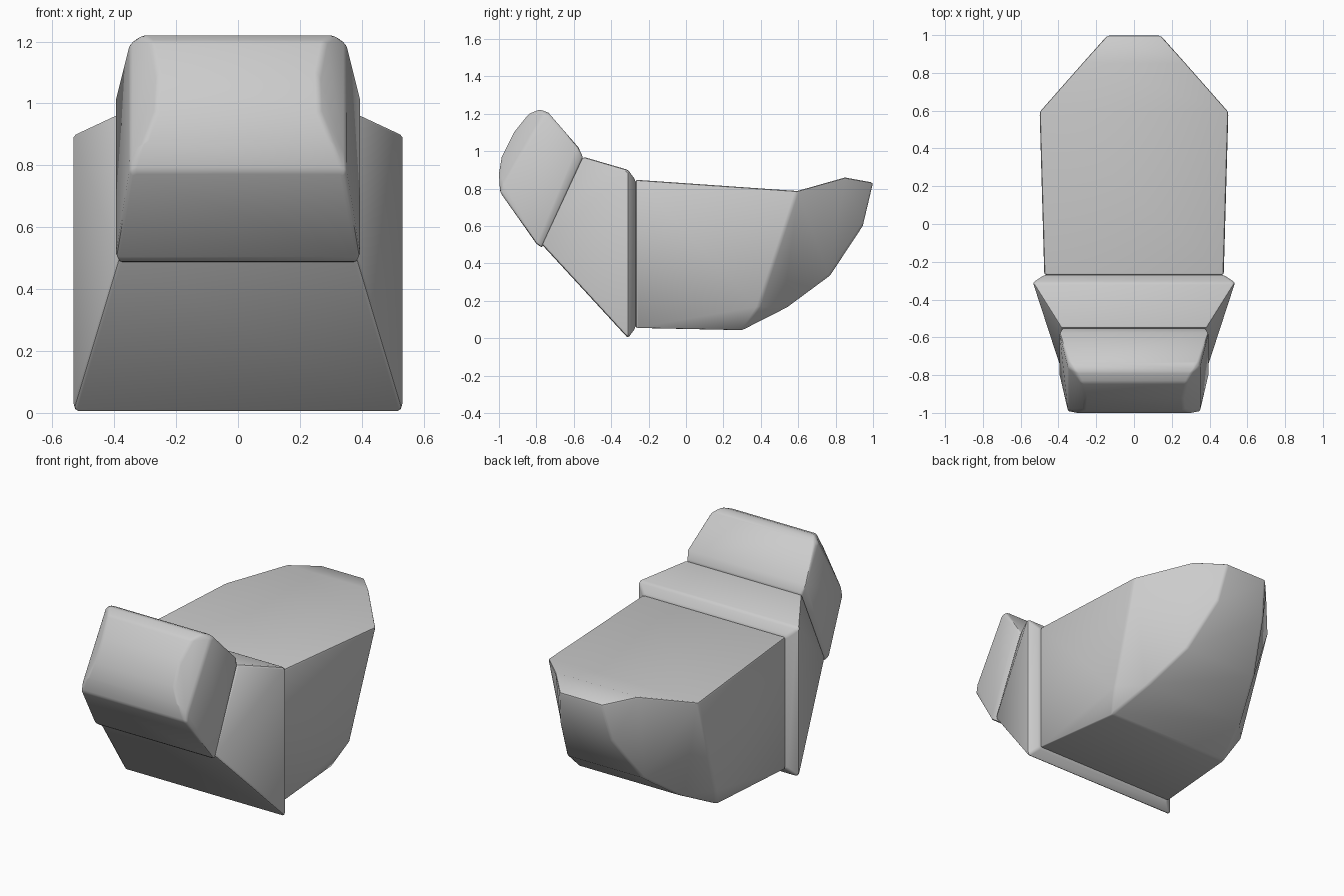
import bpy, bmesh, math

if "Cube" in bpy.data.objects:
    bpy.data.objects.remove(bpy.data.objects["Cube"])


def finish(name, bm, angle):
    bmesh.ops.recalc_face_normals(bm, faces=bm.faces)
    me = bpy.data.meshes.new(name)
    bm.to_mesh(me)
    bm.free()
    ob = bpy.data.objects.new(name, me)
    bpy.context.collection.objects.link(ob)
    bpy.ops.object.select_all(action='DESELECT')
    ob.select_set(True)
    bpy.context.view_layer.objects.active = ob
    # narrow rounded edges give the soft shading
    b = ob.modifiers.new("soft_edges", 'BEVEL')
    b.width = .012
    b.segments = 2
    b.limit_method = 'ANGLE'
    b.angle_limit = math.radians(28)
    bpy.ops.object.modifier_apply(modifier=b.name)
    bpy.ops.object.shade_smooth_by_angle(angle=math.radians(angle))
    return ob


def hull(name, half_points, angle=40):
    # convex block from points (x, y, z), mirrored in x
    bm = bmesh.new()
    for x, y, z in half_points:
        bm.verts.new((x, y, z))
        bm.verts.new((-x, y, z))
    bmesh.ops.convex_hull(bm, input=bm.verts)
    loose = [v for v in bm.verts if not v.link_faces]
    bmesh.ops.delete(bm, geom=loose, context='VERTS')
    bmesh.ops.dissolve_limit(bm, angle_limit=math.radians(3),
                             verts=bm.verts, edges=bm.edges)
    return finish(name, bm, angle)


# body: top line, curved underside narrowing to the tail, and a side corner
top = [(.475, -.27, .847), (.5, .595, .787), (.275, .85, .859), (.14, 1, .832)]
under = [(.475, -.27, .055), (.415, .3, .043), (.34, .54, .165),
         (.25, .77, .335), (.17, .945, .6)]
corner = [(.47, .39, .17)]
bm = bmesh.new()


def add(points, s):
    return [bm.verts.new((s * x, y, z)) for x, y, z in points]


tr, tl = add(top, 1), add(top, -1)
br, bl = add(under, 1) + [tr[3]], add(under, -1) + [tl[3]]
for right, left in ((tr, tl), (br, bl)):
    for i in range(len(right) - 1):
        bm.faces.new((right[i], right[i + 1], left[i + 1], left[i]))
for t, b, s in ((tr, br, 1), (tl, bl, -1)):
    c = add(corner, s)[0]
    for face in ((t[0], b[0], c, t[1]), (b[0], b[1], c), (c, b[1], b[2]),
                 (t[1], c, b[2]), (t[1], b[2], b[3]), (t[1], b[3], t[2]),
                 (t[2], b[3], b[4]), (t[2], b[4], t[3])):
        bm.faces.new(face)
bm.faces.new((tr[0], tl[0], bl[0], br[0]))
finish("body", bm, 40)

# flared collar tapering towards the head
hull("collar", [
    (.475, -.27, .055), (.475, -.27, .845),
    (.535, -.31, 0), (.535, -.31, .9),
    (.385, -.55, .97), (.385, -.77, .5)], 30)

# head block: rear rim, straight chamfered ends, bulging front
rim = [(.38, -.55, .965), (.395, -.575, 1.02), (.395, -.80, .505), (.385, -.77, .483)]
ends = [(.345, -.725, 1.195), (.35, -.76, 1.19), (.35, -.98, .83), (.35, -.99, .775)]
front = [(.315, -.735, 1.205), (.31, -.78, 1.223), (.28, -.84, 1.2), (.26, -.92, 1.1),
         (.265, -.985, .97), (.3, -1, .88), (.33, -.994, .78)]
hull("head", rim + ends + front)
